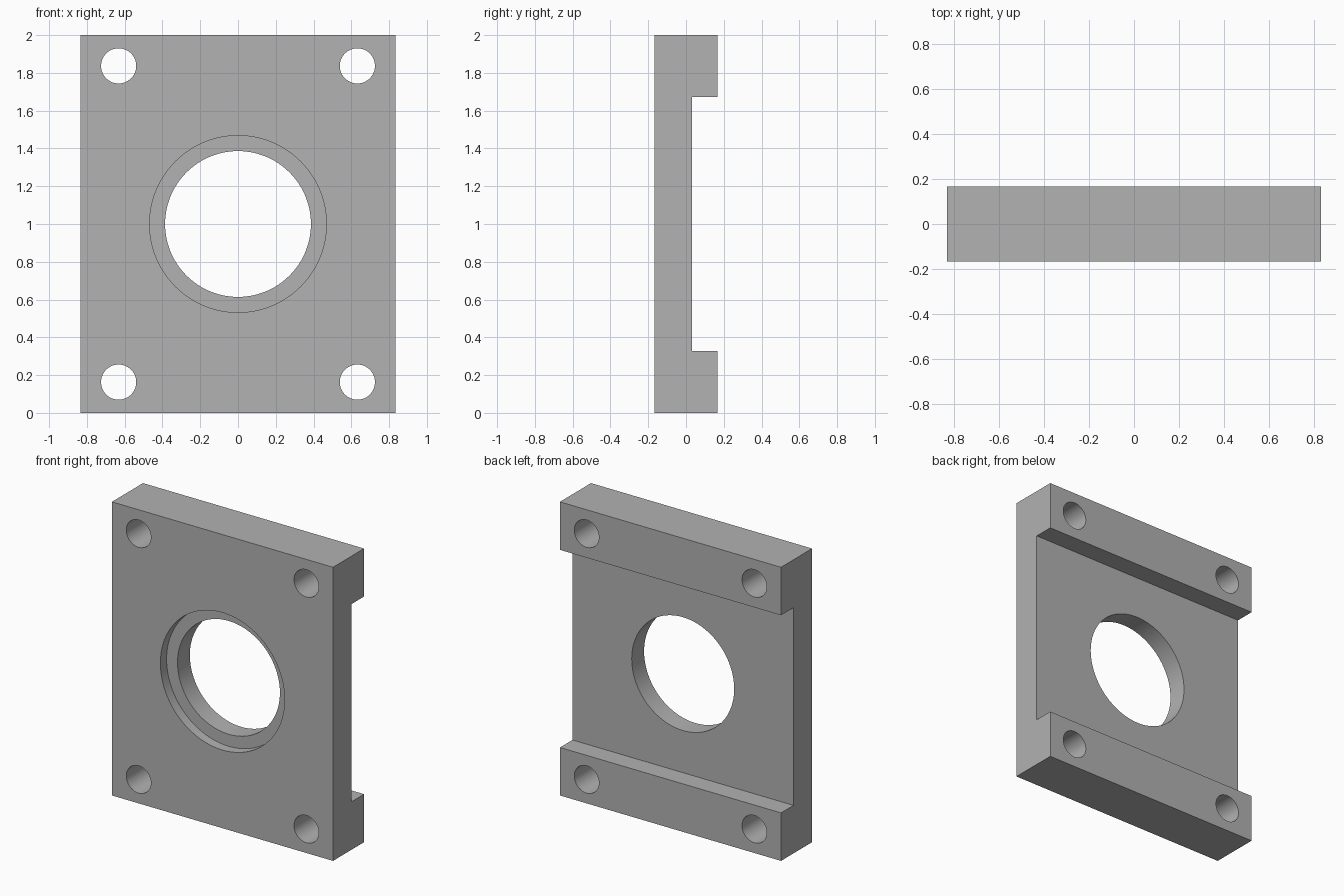
import bpy
import bmesh
from math import radians
from mathutils import Matrix

default_cube = bpy.data.objects.get("Cube")
if default_cube:
    bpy.data.objects.remove(default_cube, do_unlink=True)

HALF_W, HALF_D, HEIGHT = 0.833, 0.167, 2.0
RECESS_Y = 0.033          # back face of the thin middle
RAIL_H = 0.327            # height of each thick end rail
MID_Z = HEIGHT / 2

grey = bpy.data.materials.new("plain grey")
grey.use_nodes = True
grey.diffuse_color = (0.445, 0.445, 0.445, 1)
grey.node_tree.nodes["Principled BSDF"].inputs["Base Color"].default_value = grey.diffuse_color


def link_mesh(name, bm):
    bmesh.ops.recalc_face_normals(bm, faces=bm.faces)
    mesh = bpy.data.meshes.new(name)
    bm.to_mesh(mesh)
    bm.free()
    mesh.materials.append(grey)
    obj = bpy.data.objects.new(name, mesh)
    bpy.context.collection.objects.link(obj)
    return obj


def extruded_profile(name, points):
    """Extrude a (y, z) side profile across the full width."""
    bm = bmesh.new()
    face = bm.faces.new([bm.verts.new((-HALF_W, y, z)) for y, z in points])
    grown = bmesh.ops.extrude_face_region(bm, geom=[face])["geom"]
    verts = [v for v in grown if isinstance(v, bmesh.types.BMVert)]
    bmesh.ops.translate(bm, verts=verts, vec=(2 * HALF_W, 0, 0))
    return link_mesh(name, bm)


def drill(target, x, z, radius, y_start, y_end):
    """Cut a round hole along y."""
    bm = bmesh.new()
    place = Matrix.Translation((x, (y_start + y_end) / 2, z)) @ Matrix.Rotation(radians(90), 4, "X")
    bmesh.ops.create_cone(bm, cap_ends=True, segments=96, radius1=radius, radius2=radius,
                          depth=y_end - y_start, matrix=place)
    cutter = link_mesh("hole_cutter", bm)
    cutter.hide_render = True
    cut = target.modifiers.new("hole", "BOOLEAN")
    cut.operation = "DIFFERENCE"
    cut.solver = "EXACT"
    cut.object = cutter
    bpy.context.view_layer.objects.active = target
    bpy.ops.object.modifier_apply(modifier=cut.name)
    bpy.data.objects.remove(cutter, do_unlink=True)


# Plate with a wide channel across the back
plate = extruded_profile("mounting_plate", [
    (-HALF_D, 0), (HALF_D, 0), (HALF_D, RAIL_H), (RECESS_Y, RAIL_H),
    (RECESS_Y, HEIGHT - RAIL_H), (HALF_D, HEIGHT - RAIL_H),
    (HALF_D, HEIGHT), (-HALF_D, HEIGHT)])

# Central bore with a shallow counterbore in the front
drill(plate, 0, MID_Z, 0.386, -0.4, 0.4)
drill(plate, 0, MID_Z, 0.468, -0.4, -HALF_D + 0.067)

# Corner bolt holes
for side in (-1, 1):
    for end in (-1, 1):
        drill(plate, side * 0.632, MID_Z + end * 0.837, 0.093, -0.4, 0.4)

# Smooth hole walls, sharp edges
bpy.ops.object.select_all(action="DESELECT")
plate.select_set(True)
bpy.context.view_layer.objects.active = plate
bpy.ops.object.shade_smooth_by_angle(angle=radians(30))
